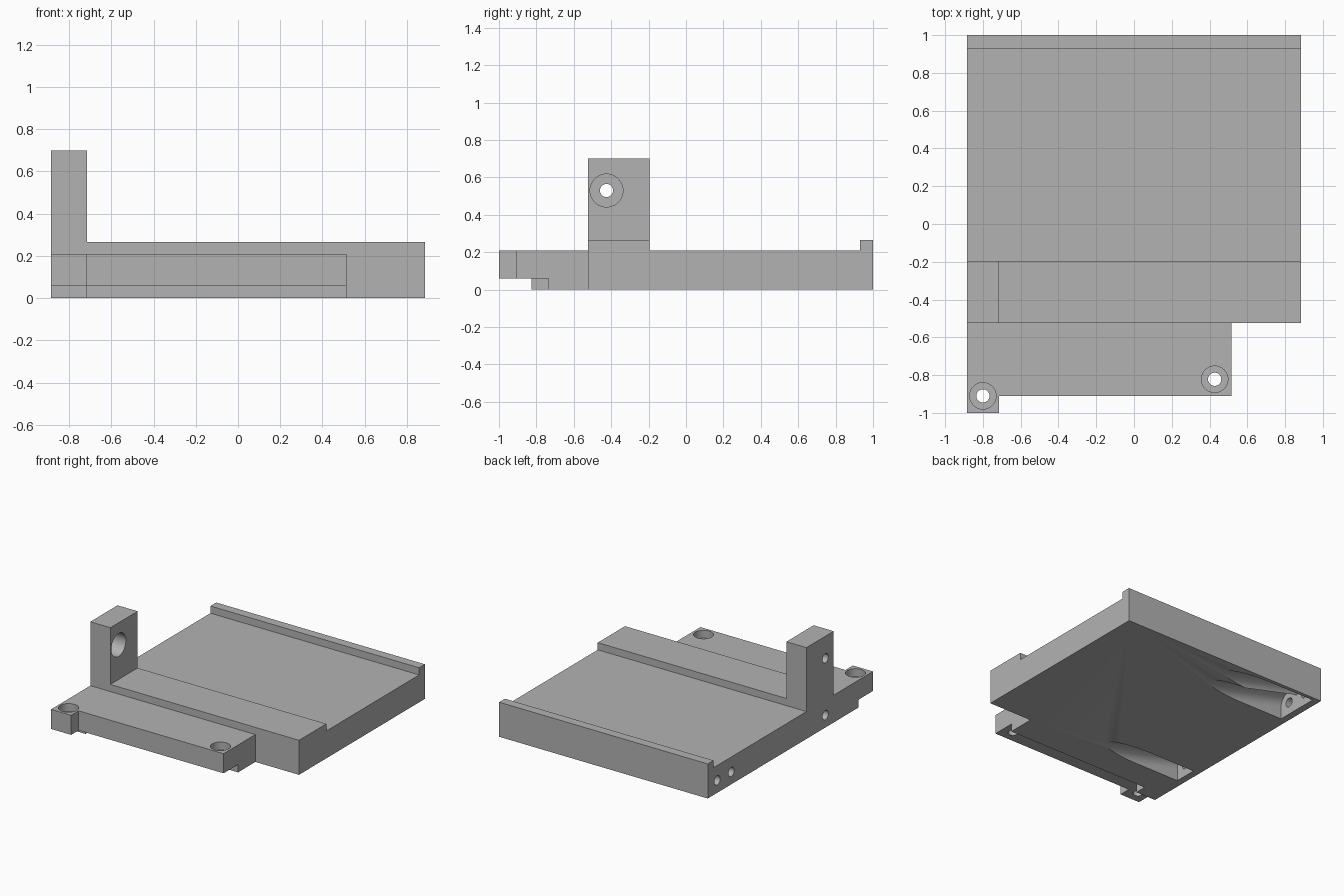
import bpy, bmesh, math
from mathutils import Matrix, Vector

cube = bpy.data.objects.get("Cube")
if cube:
    bpy.data.objects.remove(cube, do_unlink=True)

grey = bpy.data.materials.new("plain_grey")
grey.use_nodes = True
grey.diffuse_color = (0.45, 0.45, 0.45, 1)
grey.node_tree.nodes["Principled BSDF"].inputs["Base Color"].default_value = (0.45, 0.45, 0.45, 1)


def finish(name, bm):
    bmesh.ops.recalc_face_normals(bm, faces=bm.faces[:])
    mesh = bpy.data.meshes.new(name)
    bm.to_mesh(mesh)
    bm.free()
    mesh.materials.append(grey)
    ob = bpy.data.objects.new(name, mesh)
    bpy.context.collection.objects.link(ob)
    return ob


def prism(name, profile, x0, x1, drop=0.0):
    """Side profile (y, z) swept along x, sinking by drop at the far end."""
    bm = bmesh.new()
    near = [bm.verts.new((x0, y, z)) for y, z in profile]
    far = [bm.verts.new((x1, y, z - drop)) for y, z in profile]
    bm.faces.new(near)
    bm.faces.new(far)
    n = len(profile)
    for i in range(n):
        j = (i + 1) % n
        bm.faces.new((near[i], near[j], far[j], far[i]))
    return finish(name, bm)


def cylinder(name, start, end, radius):
    a, b = Vector(start), Vector(end)
    turn = (b - a).to_track_quat('Z', 'Y').to_matrix().to_4x4()
    bm = bmesh.new()
    bmesh.ops.create_cone(bm, cap_ends=True, segments=48, radius1=radius, radius2=radius,
                          depth=(b - a).length, matrix=Matrix.Translation((a + b) / 2) @ turn)
    return finish(name, bm)


def combine(body, tool, operation):
    mod = body.modifiers.new("cut", 'BOOLEAN')
    mod.operation = operation
    mod.solver = 'EXACT'
    mod.object = tool
    bpy.context.view_layer.update()
    result = bpy.data.meshes.new_from_object(
        body.evaluated_get(bpy.context.evaluated_depsgraph_get()))
    body.modifiers.clear()
    body.data = result
    bpy.data.objects.remove(tool, do_unlink=True)


LEFT, RIGHT, POST_X, TAB_X = -0.885, 0.885, -0.715, 0.515
FRONT, STEP, TOP, RIM, UNDER = -0.525, -0.195, 0.21, 0.265, 0.06
HOLE, BORE, WALL = 0.035, 0.088, -0.83

# Plate with raised front band and back lip
body = prism("mounting_plate", [(FRONT, 0), (1, 0), (1, RIM), (0.93, RIM), (0.93, TOP),
                                (STEP, TOP), (STEP, RIM), (FRONT, RIM)], LEFT, RIGHT)

# Upright post
post = prism("post", [(FRONT, 0), (STEP, 0), (STEP, 0.70), (FRONT, 0.70)], LEFT, POST_X)
combine(body, post, 'UNION')

# Front shelf and its corner ear, both undercut along the front edge
for name, y, x0, x1 in (("front_shelf", -0.91, POST_X, TAB_X), ("corner_ear", -1.0, LEFT, POST_X)):
    foot = y + 0.175
    shelf = prism(name, [(y, UNDER), (foot, UNDER), (foot, 0), (FRONT, 0), (FRONT, TOP), (y, TOP)], x0, x1)
    combine(body, shelf, 'UNION')

# Counterbored vertical screw holes in the shelf
for x, y in ((-0.80, -0.91), (0.427, -0.822)):
    combine(body, cylinder("screw_hole", (x, y, -0.1), (x, y, 0.4), HOLE), 'DIFFERENCE')
    combine(body, cylinder("screw_seat", (x, y, 0.15), (x, y, 0.4), 0.07), 'DIFFERENCE')

# Counterbored sideways hole in the post
combine(body, cylinder("post_seat", (WALL, -0.425, 0.53), (-0.6, -0.425, 0.53), BORE), 'DIFFERENCE')
combine(body, cylinder("post_hole", (-1, -0.425, 0.53), (-0.6, -0.425, 0.53), HOLE), 'DIFFERENCE')

# Sloping arched pockets underneath, each with a hole through the side wall
AXIS, SLOPE, POCKET_END = 0.095, 0.25, 0.05
for y in (-0.425, 0.715, 0.885):
    arch = [(y + BORE * math.cos(math.pi * i / 24), AXIS + BORE * math.sin(math.pi * i / 24))
            for i in range(25)]
    arch += [(y - BORE, -0.3), (y + BORE, -0.3)]
    pocket = prism("pocket", arch, WALL, POCKET_END, SLOPE * (POCKET_END - WALL))
    combine(body, pocket, 'DIFFERENCE')
    combine(body, cylinder("side_hole", (-1, y, AXIS), (-0.8, y, AXIS), HOLE), 'DIFFERENCE')

# Merge flat seams and smooth the round bores
bm = bmesh.new()
bm.from_mesh(body.data)
bmesh.ops.remove_doubles(bm, verts=bm.verts[:], dist=0.0001)
bmesh.ops.dissolve_limit(bm, angle_limit=0.01, verts=bm.verts[:], edges=bm.edges[:])
bm.to_mesh(body.data)
bm.free()
bpy.ops.object.select_all(action='DESELECT')
body.select_set(True)
bpy.context.view_layer.objects.active = body
bpy.ops.object.shade_smooth_by_angle(angle=math.radians(30))
